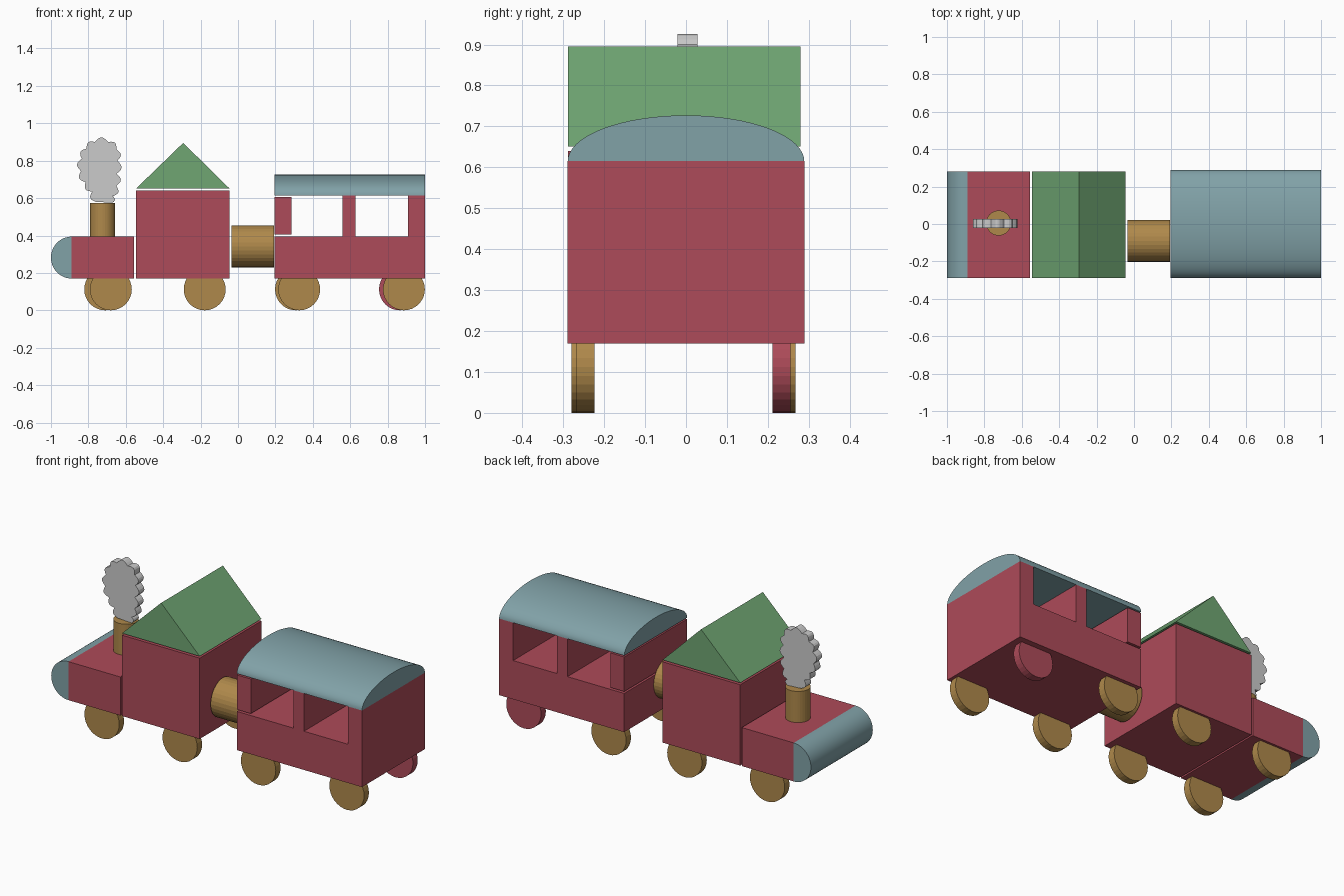
import bpy, bmesh, math
from mathutils import Vector

if "Cube" in bpy.data.objects:
    bpy.data.objects.remove(bpy.data.objects["Cube"])


def material(name, rgb):
    m = bpy.data.materials.new(name)
    m.diffuse_color = (*rgb, 1)
    m.use_nodes = True
    m.node_tree.nodes["Principled BSDF"].inputs["Base Color"].default_value = m.diffuse_color
    return m


RED = material("red", (0.42, 0.07, 0.10))
WOOD = material("wood", (0.43, 0.25, 0.07))
GREEN = material("green", (0.16, 0.38, 0.17))
BLUE = material("blue", (0.22, 0.36, 0.39))


def prism(name, profile, axis, lo, hi, mat=None, smooth=False):
    """Extrude a closed 2D profile along an axis from lo to hi."""
    place = {"x": lambda u, v: (lo, u, v),
             "y": lambda u, v: (u, lo, v),
             "z": lambda u, v: (u, v, lo)}[axis]
    step = Vector([hi - lo if a == axis else 0 for a in "xyz"])
    bm = bmesh.new()
    face = bm.faces.new([bm.verts.new(place(u, v)) for u, v in profile])
    ext = bmesh.ops.extrude_face_region(bm, geom=[face], use_keep_orig=True)
    bmesh.ops.translate(bm, vec=step, verts=[g for g in ext["geom"] if isinstance(g, bmesh.types.BMVert)])
    bmesh.ops.recalc_face_normals(bm, faces=bm.faces)
    mesh = bpy.data.meshes.new(name)
    bm.to_mesh(mesh)
    bm.free()
    ob = bpy.data.objects.new(name, mesh)
    bpy.context.collection.objects.link(ob)
    if mat:
        mesh.materials.append(mat)
    if smooth:
        bpy.ops.object.select_all(action="DESELECT")
        ob.select_set(True)
        bpy.context.view_layer.objects.active = ob
        bpy.ops.object.shade_smooth_by_angle(angle=math.radians(30))
    return ob


def arc(cu, cv, ru, rv, start=0, end=360, n=32):
    """Points of an elliptical arc; a full turn drops the repeated end point."""
    count = n if end - start == 360 else n + 1
    angles = [math.radians(start + (end - start) * i / n) for i in range(count)]
    return [(cu + ru * math.cos(a), cv + rv * math.sin(a)) for a in angles]


def block(name, x0, x1, z0, z1, y0, y1, mat):
    return prism(name, [(x0, z0), (x1, z0), (x1, z1), (x0, z1)], "y", y0, y1, mat)


# Engine: rounded nose, hood, cab and gable roof
Y0, Y1 = -0.288, 0.28
prism("nose", arc(-0.889, 0.282, 0.111, 0.112, 90, 270), "y", Y0, Y1, BLUE, True)
block("hood", -0.889, -0.555, 0.17, 0.394, Y0, Y1, RED)
block("cab", -0.545, -0.045, 0.17, 0.64, Y0, Y1, RED)
prism("cab_roof", [(-0.545, 0.651), (-0.045, 0.651), (-0.293, 0.895)], "y", Y0, Y1, GREEN)

# Chimney and scalloped smoke cutout
prism("chimney", arc(-0.724, 0.005, 0.067, 0.067), "z", 0.394, 0.575, WOOD)
cusps = [(-.76, .58), (-.78, .635), (-.815, .685), (-.84, .745), (-.835, .81),
         (-.81, .865), (-.765, .9), (-.695, .9), (-.65, .86), (-.645, .80),
         (-.65, .73), (-.65, .665), (-.67, .61), (-.67, .575)]
smoke = []
for (ax, az), (bx, bz) in zip(cusps, cusps[1:]):
    dx, dz = bx - ax, bz - az
    for i in range(6):
        t = i / 6
        bulge = 0.36 * math.sin(math.pi * t)
        smoke.append((ax + dx * t - dz * bulge, az + dz * t + dx * bulge))
smoke.append(cusps[-1])
prism("smoke", smoke, "y", -0.021, 0.028)

# Coupling between engine and carriage
prism("coupling", arc(-0.09, 0.342, 0.112, 0.112), "x", -0.035, 0.193, WOOD)

# Carriage: base, three full-width pillars and arched roof
W = 0.289
block("carriage_base", 0.195, 1.0, 0.17, 0.395, -W, W, RED)
block("front_pillar", 0.195, 0.285, 0.406, 0.607, -W, W, RED)
block("middle_pillar", 0.56, 0.627, 0.395, 0.615, -W, W, RED)
block("rear_pillar", 0.91, 1.0, 0.395, 0.615, -W, W, RED)
prism("carriage_roof", arc(0, 0.615, W, 0.112, 0, 180), "x", 0.195, 1.0, BLUE, True)

# Wheels: (x, inner/outer y range start, material), tucked under the bodies
wheels = [(-0.68, -0.28, WOOD), (-0.178, -0.28, WOOD), (0.327, -0.28, WOOD), (0.887, -0.268, WOOD),
          (-0.71, 0.223, WOOD), (-0.178, 0.223, WOOD), (0.31, 0.223, WOOD), (0.866, 0.211, RED)]
for i, (x, y, mat) in enumerate(wheels):
    prism(f"wheel_{i + 1}", arc(x, 0.112, 0.112, 0.112), "y", y, y + 0.044, mat)
